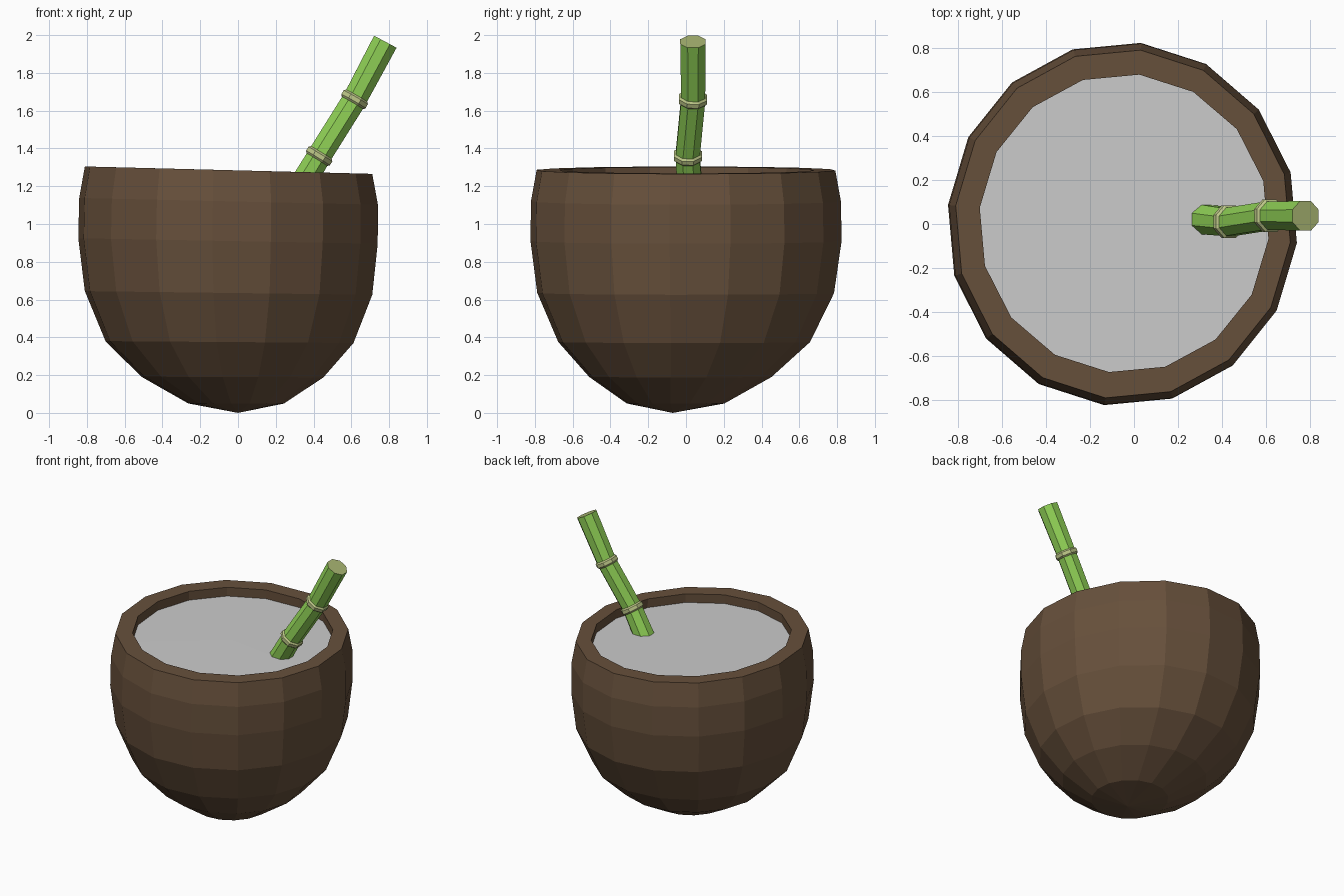
import bpy, bmesh, math
from mathutils import Vector

if "Cube" in bpy.data.objects:
    bpy.data.objects.remove(bpy.data.objects["Cube"])


def material(name, rgb):
    m = bpy.data.materials.new(name)
    m.diffuse_color = (*rgb, 1)
    m.use_nodes = True
    m.node_tree.nodes["Principled BSDF"].inputs["Base Color"].default_value = m.diffuse_color
    return m


def finish(name, bm, mats=()):
    bmesh.ops.recalc_face_normals(bm, faces=bm.faces)
    mesh = bpy.data.meshes.new(name)
    bm.to_mesh(mesh)
    bm.free()
    for m in mats:
        mesh.materials.append(m)
    ob = bpy.data.objects.new(name, mesh)
    bpy.context.collection.objects.link(ob)
    return ob


def bridge(bm, a, b, mat=0):
    n = len(a)
    for i in range(n):
        j = (i + 1) % n
        bm.faces.new((a[i], a[j], b[j], b[i])).material_index = mat


def fan(bm, ring, tip):
    for i in range(len(ring)):
        bm.faces.new((ring[i], ring[(i + 1) % len(ring)], tip))


SIDES = 16


def shell_ring(bm, z, cx, cy, rx, ry):
    # slightly oval ring, leaning a little down towards +x
    ring = []
    for i in range(SIDES):
        a = math.radians(84 - i * 360 / SIDES)
        x, y = rx * math.cos(a), ry * math.sin(a)
        ring.append(bm.verts.new((cx + x, cy + y, z - 0.02 * z * x)))
    return ring


# Coconut shell: outer profile, flat rim, hollow inside
brown = material("husk_brown", (0.135, 0.08, 0.044))
profile = [
    (0.05, -0.01, -0.055, 0.255, 0.26),
    (0.19, -0.03, -0.03, 0.485, 0.485),
    (0.375, -0.045, -0.01, 0.66, 0.67),
    (0.635, -0.05, -0.002, 0.765, 0.79),
    (0.91, -0.053, 0.0, 0.797, 0.828),
    (1.12, -0.05, 0.0, 0.795, 0.825),
    (1.285, -0.05, 0.0, 0.765, 0.795),
    (1.285, -0.045, 0.003, 0.66, 0.68),
    (1.12, -0.045, 0.003, 0.665, 0.685),
    (0.64, -0.045, 0.0, 0.63, 0.65),
    (0.30, -0.03, -0.02, 0.40, 0.40),
]
bm = bmesh.new()
rings = [shell_ring(bm, *p) for p in profile]
for a, b in zip(rings, rings[1:]):
    bridge(bm, a, b)
fan(bm, rings[0], bm.verts.new((0, -0.07, 0)))
fan(bm, rings[-1], bm.verts.new((0, -0.04, 0.18)))
finish("coconut_shell", bm, [brown])

# Drink surface
bm = bmesh.new()
surface = shell_ring(bm, 1.22, -0.045, 0.003, 0.665, 0.685)
fan(bm, surface, bm.verts.new((-0.045, 0.0, 1.222)))
finish("drink", bm)

# Bamboo straw: octagonal sweep with raised pale joints
green = material("bamboo_green", (0.27, 0.62, 0.09))
pale = material("bamboo_joint", (0.50, 0.56, 0.24))
cut = material("bamboo_cut_end", (0.40, 0.47, 0.17))
path = [Vector(p) for p in ((0.315, 0.022, 1.17), (0.43, 0.01, 1.36),
                            (0.617, 0.037, 1.66), (0.78, 0.037, 1.965))]
bm = bmesh.new()


def straw_ring(centre, direction, radius):
    w = direction.normalized()
    u = Vector((0, 1, 0)).cross(w).normalized()
    v = w.cross(u)
    angles = [math.radians(22.5 + 45 * i) for i in range(8)]
    return [bm.verts.new(centre + radius * (math.cos(a) * u + math.sin(a) * v))
            for a in angles]


stations = []  # ring, material of the strip that follows
for k, p in enumerate(path):
    if k in (0, 3):
        d = path[1] - path[0] if k == 0 else path[3] - path[2]
        stations.append((straw_ring(p, d, 0.073), 0))
        continue
    d = ((path[k + 1] - p).normalized() + (p - path[k - 1]).normalized()).normalized()
    for offset, radius, mat in ((-0.022, 0.069, 1), (-0.012, 0.080, 1),
                                (0.012, 0.080, 1), (0.022, 0.069, 0)):
        stations.append((straw_ring(p + d * offset, d, radius), mat))
for (a, mat), (b, _) in zip(stations, stations[1:]):
    bridge(bm, a, b, mat)
bm.faces.new(stations[0][0])
bm.faces.new(stations[-1][0]).material_index = 2
finish("bamboo_straw", bm, [green, pale, cut])
